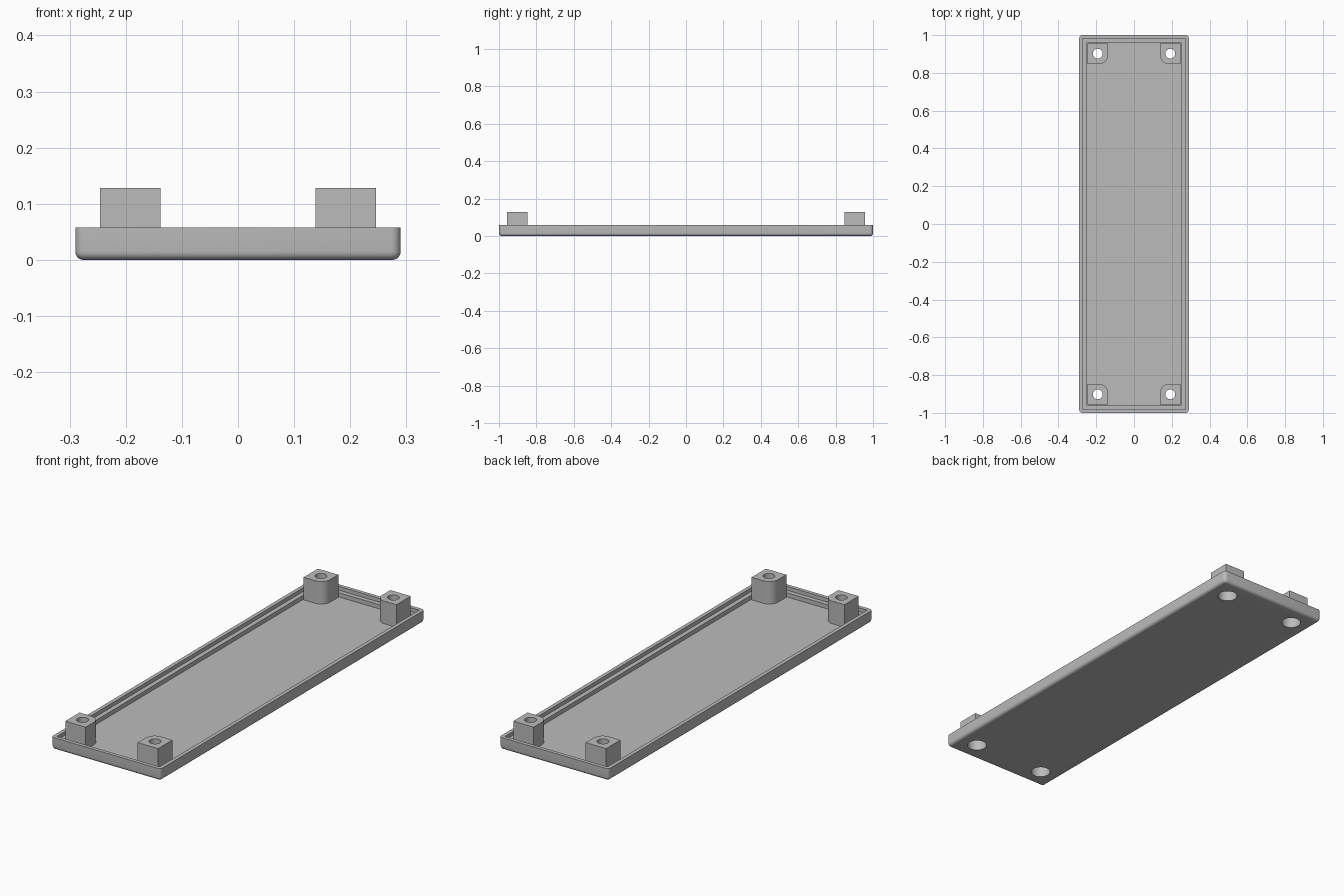
import bpy, bmesh
from math import sin, cos, pi

cube = bpy.data.objects.get("Cube")
if cube:
    bpy.data.objects.remove(cube, do_unlink=True)

grey = bpy.data.materials.new("Matte grey")
grey.use_nodes = True
grey.diffuse_color = (0.5, 0.5, 0.5, 1)
grey.node_tree.nodes["Principled BSDF"].inputs["Base Color"].default_value = (0.5, 0.5, 0.5, 1)

HALF_X, HALF_Y = 0.29, 1.0
RIM_Z, LEDGE_Z, FLOOR_Z, POST_Z = 0.058, 0.04, 0.02, 0.128
POST_X, POST_Y = 0.192, 0.902


def corner(cx, cy, r, start, steps=6):
    """Quarter arc of points, or a single sharp point."""
    if r <= 0:
        return [(cx, cy)]
    return [(cx + r * cos(start + i * pi / 2 / steps),
             cy + r * sin(start + i * pi / 2 / steps)) for i in range(steps + 1)]


def rounded_rect(hx, hy, r):
    pts = []
    for k, (sx, sy) in enumerate([(1, 1), (-1, 1), (-1, -1), (1, -1)]):
        pts += corner(sx * (hx - r), sy * (hy - r), r, k * pi / 2)
    return pts


def circle(cx, cy, r, n=32):
    return [(cx + r * cos(2 * pi * i / n), cy + r * sin(2 * pi * i / n)) for i in range(n)]


def loft(bm, sections):
    """Skin a stack of (outline, z) sections and cap both ends."""
    rings = [[bm.verts.new((x, y, z)) for x, y in pts] for pts, z in sections]
    n = len(rings[0])
    for a, b in zip(rings, rings[1:]):
        for i in range(n):
            j = (i + 1) % n
            bm.faces.new((a[i], a[j], b[j], b[i]))
    bm.faces.new(rings[0][::-1])
    bm.faces.new(rings[-1])


def make_object(name, bm):
    bmesh.ops.recalc_face_normals(bm, faces=bm.faces)
    mesh = bpy.data.meshes.new(name)
    bm.to_mesh(mesh)
    bm.free()
    mesh.materials.append(grey)
    ob = bpy.data.objects.new(name, mesh)
    bpy.context.collection.objects.link(ob)
    return ob


def cut_and_shade(ob, cutter):
    mod = ob.modifiers.new("Screw holes", "BOOLEAN")
    mod.operation, mod.solver, mod.object = "DIFFERENCE", "EXACT", cutter
    bpy.ops.object.select_all(action="DESELECT")
    bpy.context.view_layer.objects.active = ob
    ob.select_set(True)
    bpy.ops.object.modifier_apply(modifier=mod.name)
    bpy.ops.object.shade_smooth_by_angle(angle=0.55)


# Tray: filleted underside, outer wall, stepped rim, floor
FILLET, STEPS = 0.015, 5
sections = []
for i in range(STEPS + 1):
    a = i * pi / 2 / STEPS
    inset = FILLET * (1 - sin(a))
    sections.append((rounded_rect(HALF_X - inset, HALF_Y - inset, 0.017 - inset),
                     FILLET * (1 - cos(a))))
for inset, z in [(0, RIM_Z), (0.018, RIM_Z), (0.018, LEDGE_Z),
                 (0.04, LEDGE_Z), (0.04, FLOOR_Z)]:
    sections.append((rounded_rect(HALF_X - inset, HALF_Y - inset, max(0.017 - inset, 0.002)), z))
bm = bmesh.new()
loft(bm, sections)
tray = make_object("tray", bm)

# Stepped screw holes: wide from below, narrow through the post top
bm = bmesh.new()
for sx in (-1, 1):
    for sy in (-1, 1):
        x, y = sx * POST_X, sy * POST_Y
        loft(bm, [(circle(x, y, 0.044), -0.05), (circle(x, y, 0.044), 0.09),
                  (circle(x, y, 0.026), 0.09), (circle(x, y, 0.026), 0.2)])
cutter = make_object("hole_cutter", bm)
cutter.hide_render = True

cut_and_shade(tray, cutter)

# Corner posts, each rounded on the corner that faces the middle
HALF, ROUND = 0.054, 0.045
for sx, side in ((-1, "right"), (1, "left")):
    for sy, end in ((-1, "front"), (1, "back")):
        local = [(HALF, HALF), (-HALF, HALF)]
        local += corner(ROUND - HALF, ROUND - HALF, ROUND, pi, 10)
        local += [(HALF, -HALF)]
        outline = [(sx * (POST_X + px), sy * (POST_Y + py)) for px, py in local]
        bm = bmesh.new()
        loft(bm, [(outline, FLOOR_Z), (outline, POST_Z)])
        cut_and_shade(make_object(f"{end}_{side}_post", bm), cutter)

bpy.data.objects.remove(cutter, do_unlink=True)
